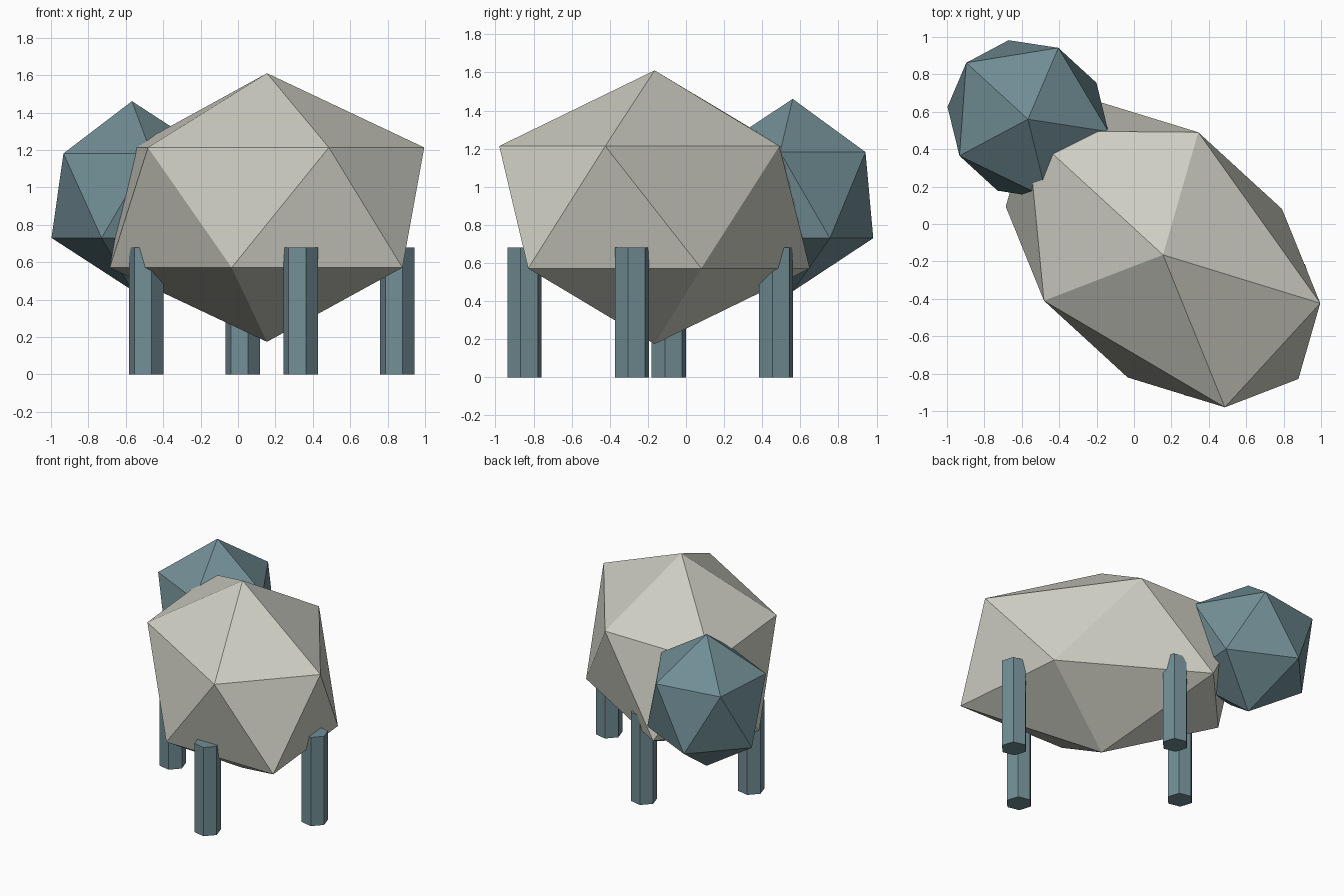
import bpy
from math import radians, cos, sin

cube = bpy.data.objects.get("Cube")
if cube:
    bpy.data.objects.remove(cube, do_unlink=True)

HEADING = radians(137.5)  # local +x points toward the head


def make_material(name, rgb):
    mat = bpy.data.materials.new(name)
    mat.use_nodes = True
    colour = (*rgb, 1.0)
    mat.diffuse_color = colour
    mat.node_tree.nodes["Principled BSDF"].inputs["Base Color"].default_value = colour
    return mat


def finish(name, mat, scale=(1, 1, 1)):
    obj = bpy.context.object
    obj.name = name
    obj.rotation_euler.z = HEADING
    obj.scale = scale
    obj.data.materials.append(mat)


def faceted_ball(name, centre, scale, mat):
    bpy.ops.mesh.primitive_ico_sphere_add(subdivisions=1, radius=1, location=centre)
    finish(name, mat, scale)


wool = make_material("pale wool", (0.62, 0.62, 0.55))
slate = make_material("slate blue", (0.165, 0.27, 0.30))

# Body and head
faceted_ball("body", (0.155, -0.165, 0.8925), (1.098, 0.718, 0.718), wool)
faceted_ball("head", (-0.567, 0.56, 0.956), (0.5, 0.46, 0.505), slate)

# Four hexagonal legs on a turned rectangle
LEG_HEIGHT = 0.68
for end, along in (("front", 0.56), ("back", -0.56)):
    for side, across in (("left", 0.382), ("right", -0.382)):
        x = 0.18 + along * cos(HEADING) - across * sin(HEADING)
        y = -0.187 + along * sin(HEADING) + across * cos(HEADING)
        bpy.ops.mesh.primitive_cylinder_add(
            vertices=6, radius=0.094, depth=LEG_HEIGHT, location=(x, y, LEG_HEIGHT / 2))
        finish(f"{end}_{side}_leg", slate)
